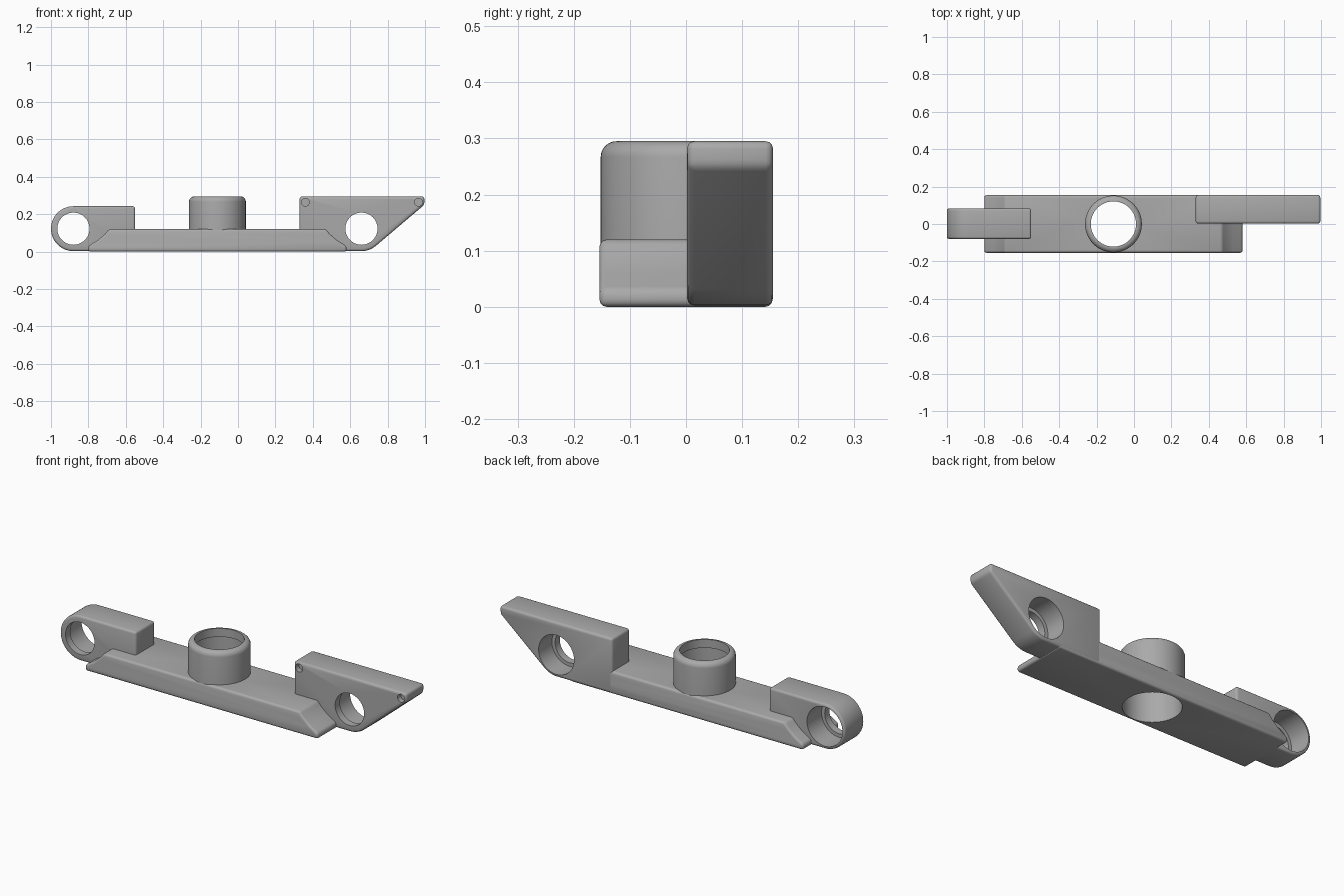
import bpy, bmesh, math
from mathutils import Matrix

if "Cube" in bpy.data.objects:
    bpy.data.objects.remove(bpy.data.objects["Cube"], do_unlink=True)

grey = bpy.data.materials.new("plain_grey")
grey.use_nodes = True
colour = (0.4, 0.4, 0.4, 1)
grey.diffuse_color = colour
grey.node_tree.nodes["Principled BSDF"].inputs["Base Color"].default_value = colour


def add_object(name, bm):
    bmesh.ops.recalc_face_normals(bm, faces=bm.faces)
    mesh = bpy.data.meshes.new(name)
    bm.to_mesh(mesh)
    bm.free()
    mesh.materials.append(grey)
    obj = bpy.data.objects.new(name, mesh)
    bpy.context.collection.objects.link(obj)
    return obj


def arc(cx, cz, r, start, end, steps):
    angles = [math.radians(start + (end - start) * i / steps) for i in range(steps + 1)]
    return [(cx + r * math.cos(a), cz + r * math.sin(a)) for a in angles]


def prism(name, profile, y0, y1, round_width):
    """Extrude an x-z profile along y and round its sharp edges."""
    bm = bmesh.new()
    face = bm.faces.new([bm.verts.new((x, y0, z)) for x, z in profile])
    moved = bmesh.ops.extrude_face_region(bm, geom=[face])["geom"]
    verts = [g for g in moved if isinstance(g, bmesh.types.BMVert)]
    bmesh.ops.translate(bm, verts=verts, vec=(0, y1 - y0, 0))
    bmesh.ops.recalc_face_normals(bm, faces=bm.faces)
    sharp = [e for e in bm.edges if e.calc_face_angle(0) > math.radians(28)]
    bmesh.ops.bevel(bm, geom=sharp, offset=round_width, segments=3,
                    profile=0.5, affect='EDGES', clamp_overlap=True)
    return add_object(name, bm)


def drill(obj, centre, radius, depth, axis):
    """Cut a round hole, then discard the cutter."""
    bm = bmesh.new()
    turn = Matrix.Rotation(math.pi / 2, 4, 'X') if axis == 'Y' else Matrix()
    bmesh.ops.create_cone(bm, cap_ends=True, segments=64, radius1=radius, radius2=radius,
                          depth=depth, matrix=Matrix.Translation(centre) @ turn)
    cutter = add_object("hole_cutter", bm)
    cutter.hide_render = True
    mod = obj.modifiers.new("hole", 'BOOLEAN')
    mod.operation, mod.solver, mod.object = 'DIFFERENCE', 'EXACT', cutter
    bpy.context.view_layer.update()
    cut = bpy.data.meshes.new_from_object(obj.evaluated_get(bpy.context.evaluated_depsgraph_get()))
    obj.modifiers.clear()
    obj.data = cut
    bpy.data.objects.remove(cutter, do_unlink=True)


def bore(obj, x, z, front, back):
    """Through hole with a wider seat entered from the back."""
    drill(obj, (x, 0, z), 0.086, 1, 'Y')
    seat_start = front + 0.04
    seat_end = back + 0.1
    drill(obj, (x, (seat_start + seat_end) / 2, z), 0.105, seat_end - seat_start, 'Y')


pivot_z, pivot_r = 0.1225, 0.12

# Long base bar with scooped ends
middle = -0.11
right_end = [(0.69, 0), (0.69, 0.03), (0.64, 0.06), (0.6, 0.095), (0.58, 0.12)]
profile = [(middle + x, z) for x, z in right_end]
profile += [(middle - x, z) for x, z in reversed(right_end)]
base = prism("base_bar", profile, -0.154, 0.154, 0.012)
drill(base, (middle, 0, 0), 0.139, 1, 'Z')

# Rounded pivot lug on the right
profile = arc(-0.88, pivot_z, pivot_r, 90, 270, 28) + [(-0.55, 0.0025), (-0.55, 0.2425)]
lug = prism("pivot_lug", profile, -0.08, 0.083, 0.012)
bore(lug, -0.88, pivot_z, -0.08, 0.083)

# Slanted pivot plate on the left
profile = [(0.33, 0.0025), (0.33, 0.295), (0.996, 0.295), (0.996, 0.25)]
profile += arc(0.66, pivot_z, pivot_r, -49.6, -90, 8)
plate = prism("pivot_plate", profile, 0.002, 0.155, 0.013)
bore(plate, 0.66, pivot_z, 0.002, 0.155)
for x in (0.36, 0.965):
    drill(plate, (x, 0, 0.264), 0.021, 0.06, 'Y')

# Hollow round collar with a lip at the top
outline = [(0.14, 0.05), (0.152, 0.05)] + arc(0.124, 0.267, 0.028, 0, 90, 6)
outline += [(0.121, 0.295), (0.121, 0.25), (0.14, 0.25)]
bm = bmesh.new()
points = [bm.verts.new((r, 0, z)) for r, z in outline]
edges = [bm.edges.new((p, points[(i + 1) % len(points)])) for i, p in enumerate(points)]
bmesh.ops.spin(bm, geom=points + edges, cent=(0, 0, 0), axis=(0, 0, 1),
               angle=math.tau, steps=64, use_duplicate=False)
bmesh.ops.remove_doubles(bm, verts=bm.verts, dist=0.0005)
bmesh.ops.translate(bm, verts=bm.verts, vec=(middle, 0, 0))
collar = add_object("collar", bm)

# Smooth the curves, keep the corners sharp
for obj in (base, lug, plate, collar):
    bpy.ops.object.select_all(action='DESELECT')
    obj.select_set(True)
    bpy.context.view_layer.objects.active = obj
    bpy.ops.object.shade_smooth_by_angle(angle=math.radians(32))
